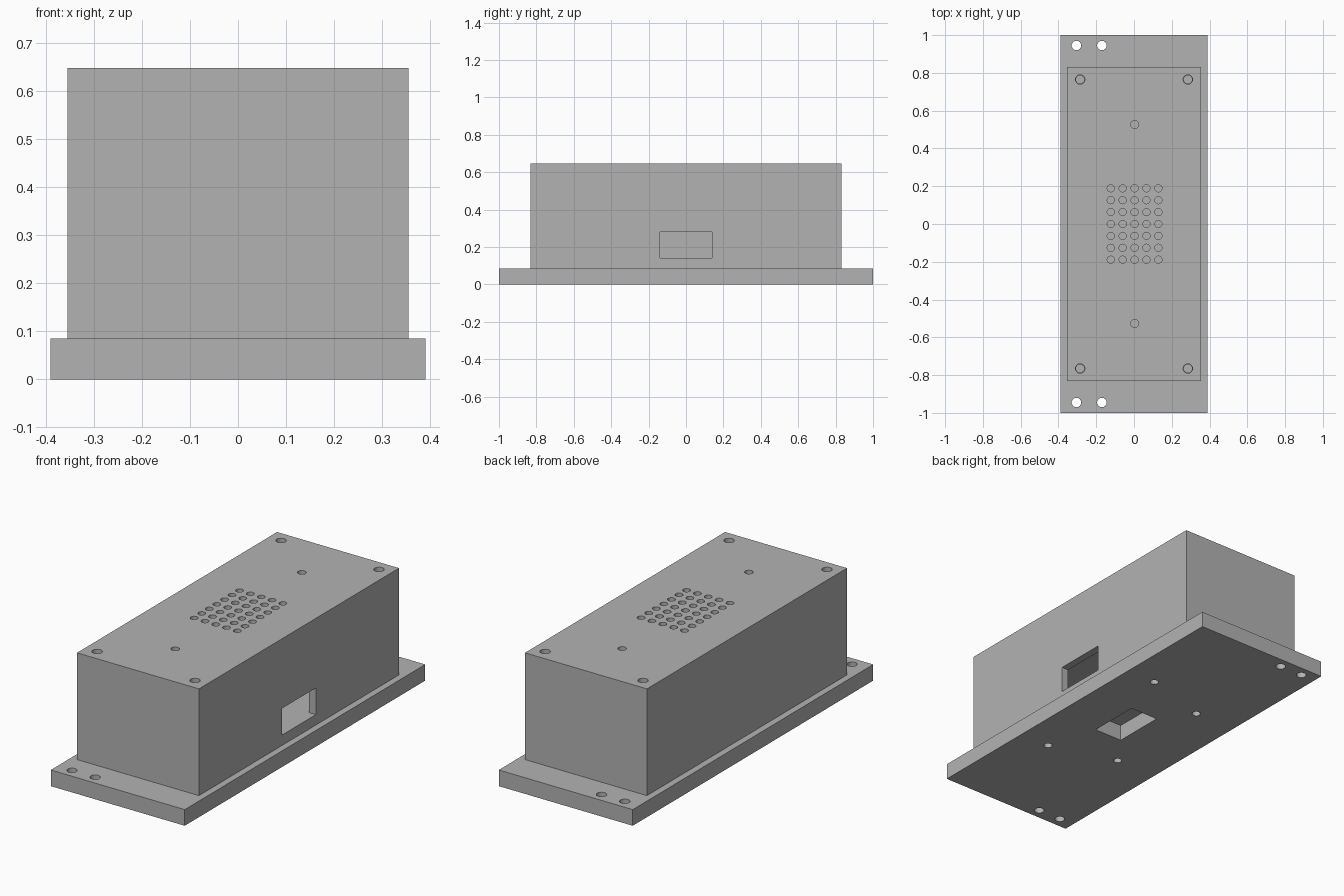
import bpy
import bmesh
from mathutils import Matrix, Vector

cube = bpy.data.objects.get("Cube")
if cube:
    bpy.data.objects.remove(cube, do_unlink=True)

grey = bpy.data.materials.new("plain grey")
grey.use_nodes = True
colour = (0.45, 0.45, 0.45, 1)
grey.diffuse_color = colour
grey.node_tree.nodes["Principled BSDF"].inputs["Base Color"].default_value = colour


def add_box(bm, low, high):
    low, high = Vector(low), Vector(high)
    size = Matrix.Diagonal((*(high - low), 1))
    bmesh.ops.create_cube(bm, size=1, matrix=Matrix.Translation((low + high) / 2) @ size)


def add_cylinder(bm, x, y, radius, low, high):
    bmesh.ops.create_cone(bm, cap_ends=True, segments=32, radius1=radius, radius2=radius,
                          depth=high - low,
                          matrix=Matrix.Translation((x, y, (low + high) / 2)))


def make_object(name, bm):
    mesh = bpy.data.meshes.new(name)
    bm.to_mesh(mesh)
    bm.free()
    mesh.materials.append(grey)
    obj = bpy.data.objects.new(name, mesh)
    bpy.context.collection.objects.link(obj)
    return obj


def cut(obj, bm):
    cutter = make_object("cutter", bm)
    cutter.hide_render = True
    mod = obj.modifiers.new("cut", "BOOLEAN")
    mod.operation = "DIFFERENCE"
    mod.solver = "EXACT"
    mod.object = cutter
    bpy.context.view_layer.objects.active = obj
    bpy.ops.object.modifier_apply(modifier=mod.name)
    bpy.data.objects.remove(cutter, do_unlink=True)


PLATE_TOP, FLOOR, CEILING, TOP = 0.085, 0.14, 0.607, 0.647
WALL = 0.04
CORNERS = [(x, y) for x in (-0.285, 0.285) for y in (-0.765, 0.765)]

# Base plate with end mounting holes, board screw holes and a rectangular opening
bm = bmesh.new()
add_box(bm, (-0.39, -1, 0), (0.39, 1, PLATE_TOP))
base_plate = make_object("base_plate", bm)
bm = bmesh.new()
for side in (-1, 1):
    for x in (-0.305, -0.17):
        add_cylinder(bm, x, side * 0.945, 0.025, -0.1, 0.2)
    add_cylinder(bm, 0.216, side * 0.416, 0.021, -0.1, 0.2)
    add_cylinder(bm, -0.15, side * 0.308, 0.021, -0.1, 0.2)
add_box(bm, (-0.03, -0.14, -0.1), (0.134, 0.14, 0.2))
cut(base_plate, bm)

# Hollow housing
bm = bmesh.new()
add_box(bm, (-0.355, -0.832, PLATE_TOP), (0.355, 0.832, TOP))
housing = make_object("housing", bm)
bm = bmesh.new()
add_box(bm, (-0.355 + WALL, -0.832 + WALL, FLOOR), (0.355 - WALL, 0.832 - WALL, CEILING))
cut(housing, bm)

# Side port, vent grid and screw holes in the housing
bm = bmesh.new()
add_box(bm, (0.25, -0.14, FLOOR), (0.45, 0.14, 0.28))
for column in range(-2, 3):
    for row in range(-3, 4):
        add_cylinder(bm, 0.003 + column * 0.063, row * 0.063, 0.019, 0.55, 0.7)
for y in (-0.527, 0.527):
    add_cylinder(bm, 0.003, y, 0.021, 0.55, 0.7)
for x, y in CORNERS:
    add_cylinder(bm, x, y, 0.025, 0.55, 0.7)
cut(housing, bm)

# Screw posts inside the corners
for x, y in CORNERS:
    bm = bmesh.new()
    add_cylinder(bm, x, y, 0.045, FLOOR - 0.01, CEILING + 0.005)
    post = make_object("screw_post", bm)
    bm = bmesh.new()
    add_cylinder(bm, x, y, 0.022, 0.4, 0.7)
    cut(post, bm)

# Keep edges crisp and round the hole walls
bpy.ops.object.select_all(action="DESELECT")
for obj in bpy.context.collection.objects:
    if obj.type == "MESH" and obj.name.startswith(("base_plate", "housing", "screw_post")):
        obj.select_set(True)
        bpy.context.view_layer.objects.active = obj
bpy.ops.object.shade_smooth_by_angle()
